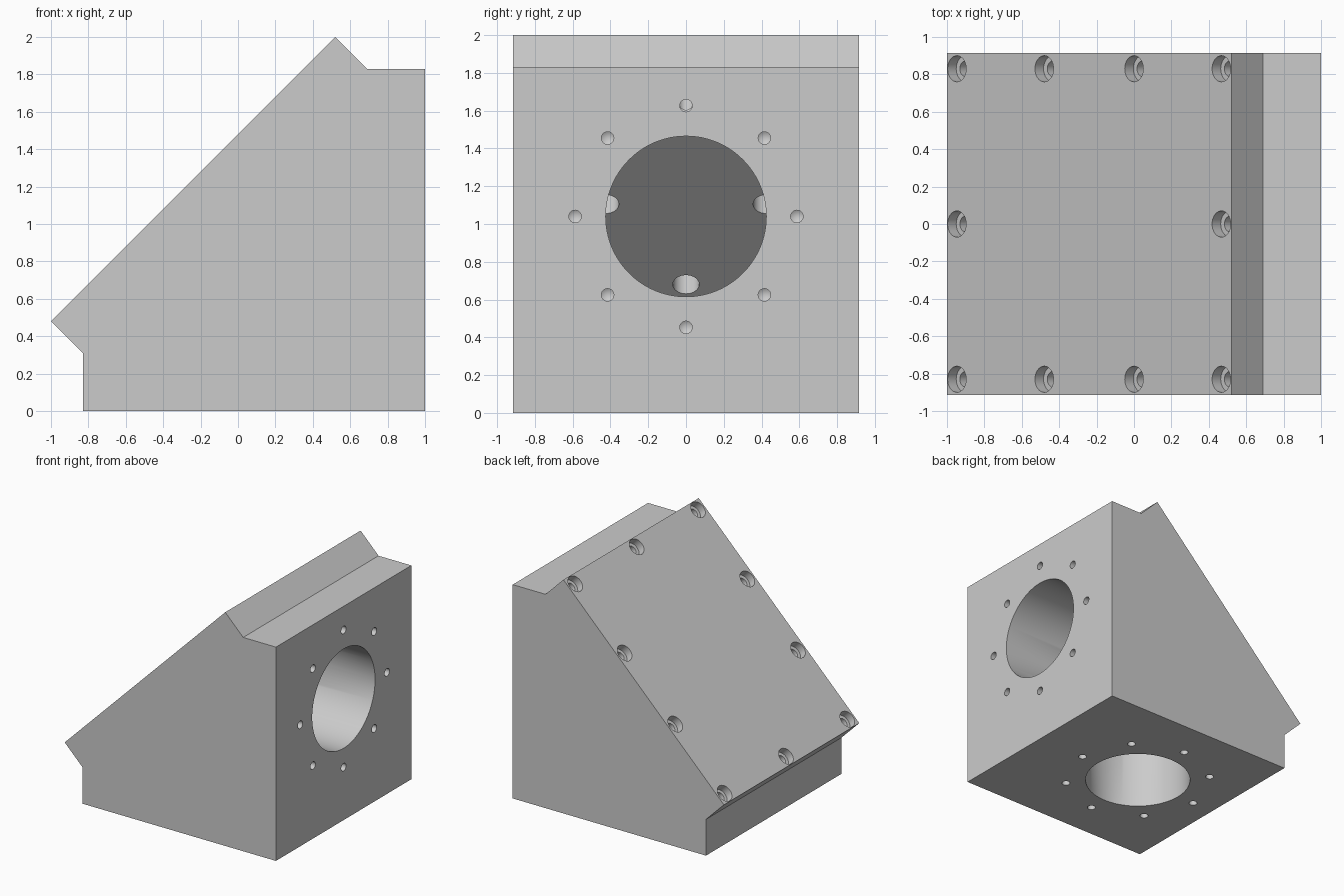
import bpy, bmesh, math
from mathutils import Vector

cube = bpy.data.objects.get("Cube")
if cube:
    bpy.data.objects.remove(cube, do_unlink=True)

metal = bpy.data.materials.new("grey metal")
metal.use_nodes = True
GREY = (0.6, 0.6, 0.6, 1)
metal.diffuse_color = GREY
metal.node_tree.nodes["Principled BSDF"].inputs["Base Color"].default_value = GREY


def add_object(name, bm):
    bmesh.ops.recalc_face_normals(bm, faces=bm.faces)
    mesh = bpy.data.meshes.new(name)
    bm.to_mesh(mesh)
    bm.free()
    mesh.materials.append(metal)
    obj = bpy.data.objects.new(name, mesh)
    bpy.context.collection.objects.link(obj)
    return obj


cutters = []


def drill(name, start, direction, radius, depth, sides=32, tip=0.0, overlap=0.05, clip=None):
    """Cylinder cutter running from the start point into the body."""
    axis = Vector(direction).normalized()
    bm = bmesh.new()
    bmesh.ops.create_cone(bm, cap_ends=True, segments=sides, radius1=radius,
                          radius2=radius, depth=depth + overlap)
    if tip:
        end = [f for f in bm.faces if f.normal.z > 0.9]
        for v in bmesh.ops.poke(bm, faces=end)["verts"]:
            v.co.z += tip
    bmesh.ops.rotate(bm, verts=bm.verts, matrix=Vector((0, 0, 1)).rotation_difference(axis).to_matrix())
    bmesh.ops.translate(bm, verts=bm.verts, vec=Vector(start) + axis * (depth - overlap) / 2)
    if clip:
        cut = bmesh.ops.bisect_plane(bm, geom=bm.verts[:] + bm.edges[:] + bm.faces[:],
                                     plane_co=clip, plane_no=(-1, 0, 1), clear_outer=True)
        rim = [e for e in cut["geom_cut"] if isinstance(e, bmesh.types.BMEdge)]
        bmesh.ops.edgeloop_fill(bm, edges=rim)
    obj = add_object(name, bm)
    obj.hide_render = True
    cutters.append(obj)


# Wedge body with the overhanging slanted plate
HALF = 0.915
profile = [(-0.83, 0), (1, 0), (1, 1.83), (0.69, 1.83), (0.52, 2), (-1, 0.48), (-0.83, 0.31)]
bm = bmesh.new()
face = bm.faces.new([bm.verts.new((x, -HALF, z)) for x, z in profile])
side = bmesh.ops.extrude_face_region(bm, geom=[face])["geom"]
bmesh.ops.translate(bm, verts=[v for v in side if isinstance(v, bmesh.types.BMVert)],
                    vec=(0, 2 * HALF, 0))
body = add_object("elbow_block", bm)

# Two large bores meeting at the inner slanted face
AXIS, INNER, OUTER = 1.04, 1.14, 1.48
drill("side_bore", (1, 0, AXIS), (-1, 0, 0), 0.425, 1.9, 96, clip=(0, 0, INNER))
drill("bottom_bore", (1 - AXIS, 0, 0), (0, 0, 1), 0.425, 1.9, 96, clip=(0, 0, INNER))

# Ring of bolt holes around each bore
for i in range(8):
    a = i * math.pi / 4
    y, r = 0.587 * math.sin(a), 0.587 * math.cos(a)
    drill("side_bolt_hole", (1, y, AXIS + r), (-1, 0, 0), 0.033, 0.2, 24, tip=0.02)
    drill("bottom_bolt_hole", (1 - AXIS - r, y, 0), (0, 0, 1), 0.033, 0.2, 24, tip=0.02)

# Counterbored screw holes around the slanted plate
for x in (-0.947, -0.48, 0.0, 0.467):
    for y in (-0.83, 0, 0.83):
        if y == 0 and abs(x) < 0.46 or y == 0 and x == -0.48:
            continue
        top = (x, y, x + OUTER)
        drill("screw_head_recess", top, (1, 0, -1), 0.07, 0.065)
        drill("screw_hole", top, (1, 0, -1), 0.042, 0.46, 24, tip=0.02)

# Three adjuster holes in the inner slanted face
for y, z in ((0, 0.68), (-0.425, 1.105), (0.425, 1.105)):
    drill("adjuster_hole", (z - INNER, y, z), (-1, 0, 1), 0.07, 0.15, overlap=0.01)

# Cut everything and bake the result
for cutter in cutters:
    mod = body.modifiers.new(cutter.name, 'BOOLEAN')
    mod.operation = 'DIFFERENCE'
    mod.solver = 'EXACT'
    mod.object = cutter
baked = bpy.data.meshes.new_from_object(body.evaluated_get(bpy.context.evaluated_depsgraph_get()))
body.modifiers.clear()
body.data = baked
for cutter in cutters:
    bpy.data.objects.remove(cutter, do_unlink=True)

bpy.ops.object.select_all(action='DESELECT')
body.select_set(True)
bpy.context.view_layer.objects.active = body
bpy.ops.object.shade_smooth_by_angle(angle=math.radians(30))
